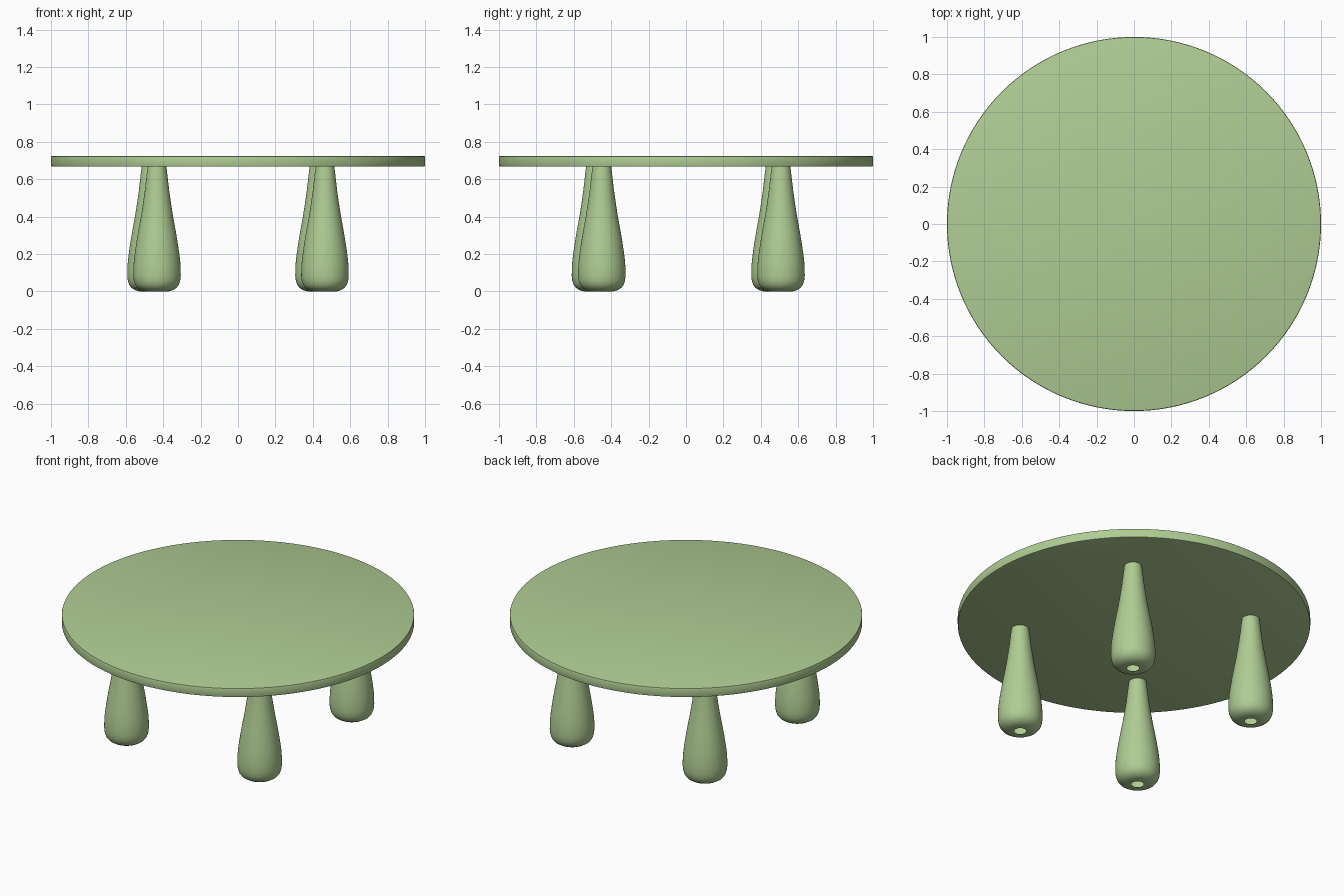
import bpy, bmesh, math

if "Cube" in bpy.data.objects:
    bpy.data.objects.remove(bpy.data.objects["Cube"])

green = bpy.data.materials.new("soft green")
green.diffuse_color = (0.434, 0.610, 0.296, 1)
green.use_nodes = True
green.node_tree.nodes["Principled BSDF"].inputs["Base Color"].default_value = green.diffuse_color


def lathe(name, profile, loc, sides, cap_ends):
    """Spin a bottom-to-top (radius, z) profile around z."""
    bm = bmesh.new()
    rings = []
    for r, z in profile:
        rings.append([bm.verts.new((r * math.cos(2 * math.pi * i / sides),
                                    r * math.sin(2 * math.pi * i / sides), z))
                      for i in range(sides)])
    for a, b in zip(rings, rings[1:]):
        for i in range(sides):
            j = (i + 1) % sides
            bm.faces.new((a[i], a[j], b[j], b[i]))
    if cap_ends:
        bm.faces.new(rings[0][::-1])
        bm.faces.new(rings[-1])
    me = bpy.data.meshes.new(name)
    bm.to_mesh(me)
    bm.free()
    me.materials.append(green)
    ob = bpy.data.objects.new(name, me)
    ob.location = loc
    bpy.context.collection.objects.link(ob)
    bpy.ops.object.select_all(action='DESELECT')
    ob.select_set(True)
    bpy.context.view_layer.objects.active = ob
    bpy.ops.object.shade_smooth_by_angle(angle=math.radians(35))
    return ob


# Round table top with a slightly softened rim
lathe("table_top",
      [(0.992, 0.667), (0.998, 0.669), (1.0, 0.675),
       (1.0, 0.716), (0.998, 0.722), (0.992, 0.724)],
      (0, 0, 0), 128, True)

# Bulbous tapered legs with a small open hole in each foot
leg_profile = [(0.034, 0.0), (0.065, 0.001), (0.085, 0.007), (0.104, 0.019),
               (0.117, 0.036), (0.124, 0.058), (0.127, 0.085), (0.1265, 0.12),
               (0.124, 0.16), (0.118, 0.21), (0.109, 0.27), (0.098, 0.335),
               (0.086, 0.40), (0.075, 0.47), (0.065, 0.54), (0.057, 0.61),
               (0.050, 0.668)]
legs = {"front_right_leg": (0.465, -0.45), "back_right_leg": (0.433, 0.508),
        "front_left_leg": (-0.433, -0.484), "back_left_leg": (-0.465, 0.476)}
for name, (x, y) in legs.items():
    lathe(name, leg_profile, (x, y, 0), 48, False)
